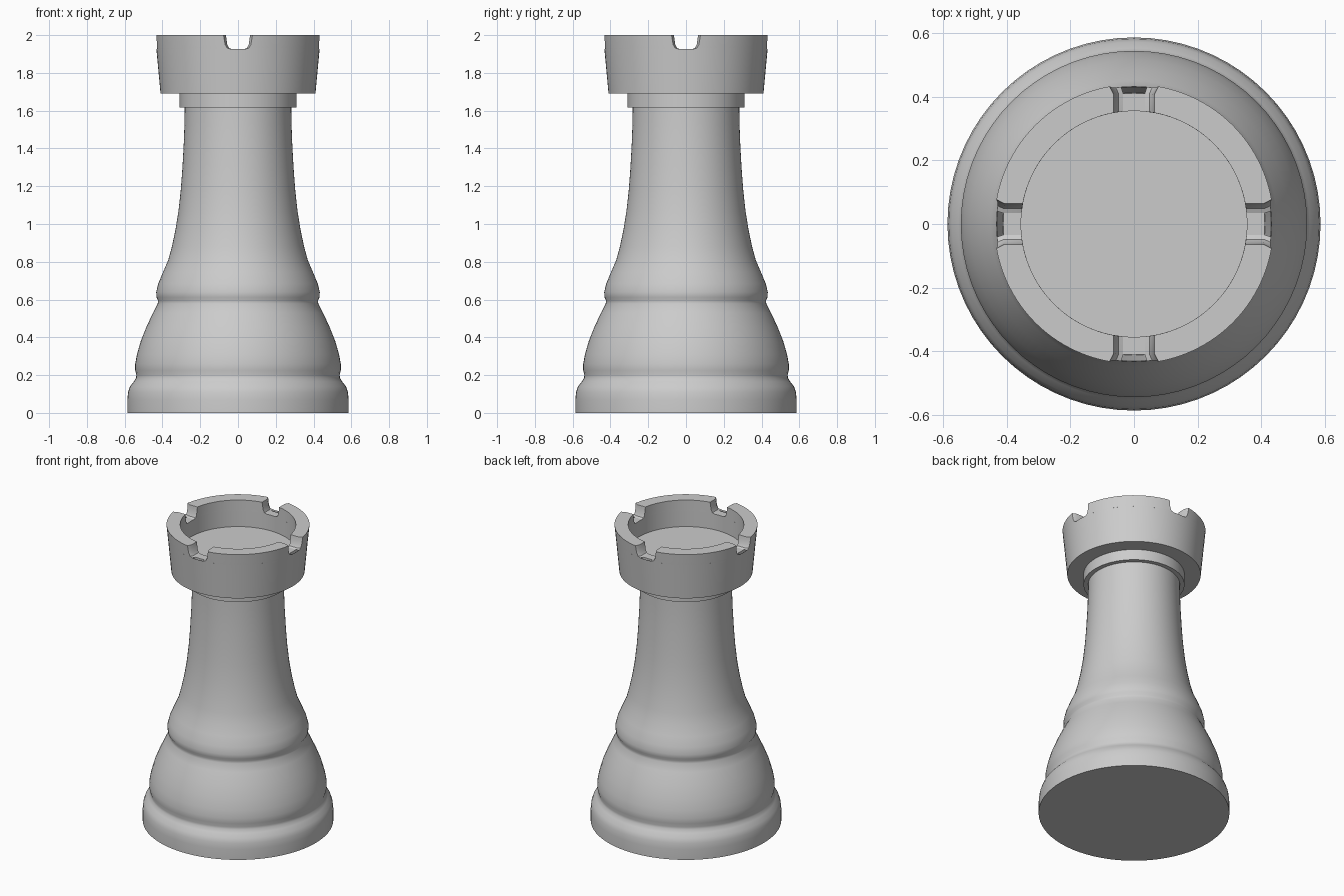
import bpy
import bmesh
import math

SEGMENTS = 72
old = bpy.data.objects.get("Cube")
if old:
    bpy.data.objects.remove(old, do_unlink=True)

grey = bpy.data.materials.new("stone grey")
grey.use_nodes = True
colour = (0.6, 0.6, 0.6, 1)
grey.diffuse_color = colour
grey.node_tree.nodes["Principled BSDF"].inputs["Base Color"].default_value = colour


def loft(name, rings):
    """Join closed rings of points with quads, cap both ends, shade smooth."""
    bm = bmesh.new()
    loops = [[bm.verts.new(p) for p in ring] for ring in rings]
    n = len(loops[0])
    for a, b in zip(loops, loops[1:]):
        for i in range(n):
            j = (i + 1) % n
            bm.faces.new((a[i], a[j], b[j], b[i]))
    bm.faces.new(loops[0])
    bm.faces.new(loops[-1])
    bmesh.ops.recalc_face_normals(bm, faces=bm.faces)
    mesh = bpy.data.meshes.new(name)
    bm.to_mesh(mesh)
    bm.free()
    mesh.materials.append(grey)
    obj = bpy.data.objects.new(name, mesh)
    bpy.context.collection.objects.link(obj)
    bpy.ops.object.select_all(action='DESELECT')
    obj.select_set(True)
    bpy.context.view_layer.objects.active = obj
    bpy.ops.object.shade_smooth_by_angle(angle=math.radians(35))
    return obj


def lathe(name, profile):
    turns = [2 * math.pi * i / SEGMENTS for i in range(SEGMENTS)]
    return loft(name, [[(r * math.cos(t), r * math.sin(t), z) for t in turns]
                       for r, z in profile])


def arc(radius, gap, z, steps=18):
    """Quarter arc that stays a distance gap away from both axes."""
    start = math.asin(gap / radius)
    sweep = math.pi / 2 - 2 * start
    angles = [start + sweep * i / steps for i in range(steps + 1)]
    return [(radius * math.cos(a), radius * math.sin(a), z) for a in angles]


# Turned foot, bell, ring and neck
lathe("body", [
    (0.586, 0), (0.586, 0.07), (0.582, 0.11), (0.572, 0.14), (0.552, 0.165),
    (0.54, 0.185), (0.538, 0.2), (0.544, 0.225), (0.544, 0.26), (0.535, 0.31),
    (0.515, 0.38), (0.485, 0.455), (0.45, 0.53), (0.425, 0.578), (0.424, 0.595),
    (0.432, 0.612), (0.433, 0.64), (0.422, 0.685), (0.397, 0.745), (0.369, 0.81),
    (0.35, 0.88), (0.331, 0.97), (0.315, 1.07), (0.303, 1.18), (0.294, 1.3),
    (0.287, 1.43), (0.283, 1.54), (0.282, 1.63)])

# Collar under the head
lathe("collar", [(0.31, 1.618), (0.31, 1.692)])

# Hollow cup of the head, with a narrow groove behind its outer wall
WALL_BOTTOM, WALL_TOP = 0.41, 0.439
INNER, LIP, TOP = 0.355, 1.926, 2.0


def wall(z):
    return WALL_BOTTOM + (WALL_TOP - WALL_BOTTOM) * (z - 1.69) / (TOP - 1.69)


lathe("head", [
    (WALL_BOTTOM, 1.69), (wall(LIP), LIP), (wall(LIP) - 0.001, LIP),
    (0.412, 1.74), (0.411, 1.74), (0.411, LIP), (INNER, LIP), (INNER, 1.82)])

# Four battlements; the gaps round at the bottom and flare outwards
GAP_PROFILE = [(0.034, LIP), (0.048, 1.932), (0.057, 1.95), (0.062, 1.985), (0.064, TOP)]
for k in range(4):
    slices = []
    for gap, z in GAP_PROFILE:
        outer = arc(wall(z), gap * 1.2, z)
        bend_start, *_, bend_end = arc(0.412, gap, z)
        inner = arc(INNER, gap, z)
        slices.append([bend_start] + outer + [bend_end] + inner[::-1])
    battlement = loft("battlement", slices)
    battlement.rotation_euler.z = k * math.pi / 2
